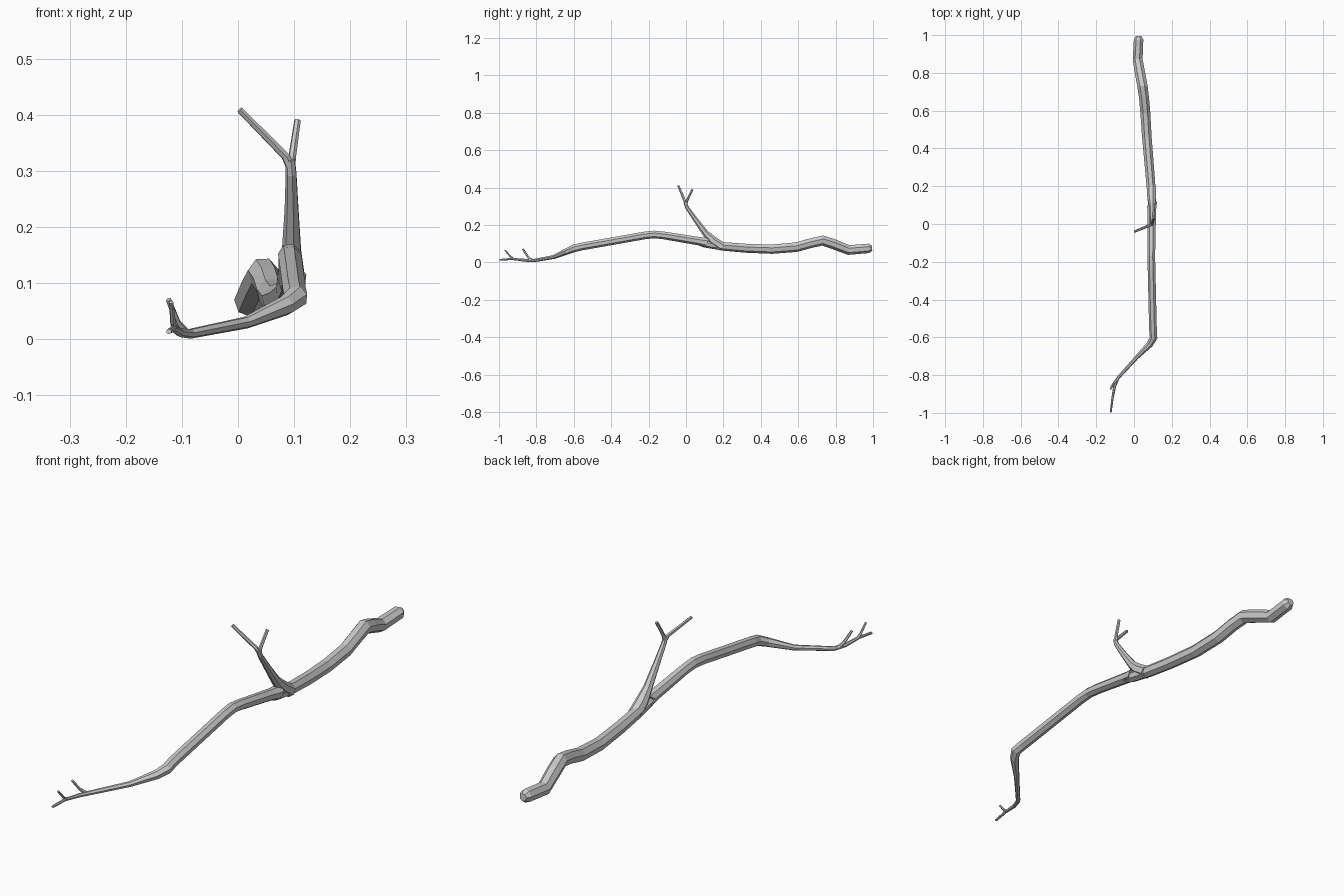
import bpy, bmesh, random
from mathutils import Vector

random.seed(4)


def limb(name, pts, sides=7, jag=0.0):
    """Faceted tapering tube through (x, y, z, radius) points; jag roughens the first ring."""
    from math import cos, sin, tau
    bm = bmesh.new()
    P = [Vector(p[:3]) for p in pts]
    dirs = [(b - a).normalized() for a, b in zip(P, P[1:])]
    tang = [dirs[0]] + [(a + b).normalized() for a, b in zip(dirs, dirs[1:])] + [dirs[-1]]
    u = tang[0].orthogonal().normalized()
    rings = []
    for i, (c, t) in enumerate(zip(P, tang)):
        u = (u - t * u.dot(t)).normalized()
        v = t.cross(u)
        ring = []
        for k in range(sides):
            a = tau * k / sides
            co = c + (u * cos(a) + v * sin(a)) * pts[i][3]
            if i == 0 and jag:
                co += t * random.uniform(-jag, jag)
            ring.append(bm.verts.new(co))
        rings.append(ring)
    for a, b in zip(rings, rings[1:]):
        for k in range(sides):
            n = (k + 1) % sides
            bm.faces.new((a[k], a[n], b[n], b[k]))
    # pointed fan caps
    for ring, c, flip in ((rings[0], P[0], True), (rings[-1], P[-1], False)):
        tip = bm.verts.new(c)
        for k in range(sides):
            f = (ring[k], ring[(k + 1) % sides], tip)
            bm.faces.new(f[::-1] if flip else f)
    bmesh.ops.recalc_face_normals(bm, faces=bm.faces)
    me = bpy.data.meshes.new(name)
    bm.to_mesh(me)
    bm.free()
    ob = bpy.data.objects.new(name, me)
    bpy.context.collection.objects.link(ob)
    return ob


# thick rear half of the branch, rounded at the butt end
limb("thick_branch", [
    (.025, .995, .077, .015), (.025, .978, .076, .026), (.020, .87, .067, .027),
    (.035, .785, .100, .028), (.045, .73, .118, .028), (.053, .67, .105, .027),
    (.060, .59, .083, .027), (.068, .46, .072, .026), (.080, .32, .077, .025),
    (.090, .20, .087, .024), (.096, .10, .102, .022), (.096, .06, .110, .016)])

# thin front half with a splintered break
limb("thin_branch", [
    (.096, .105, .108, .027), (.095, .07, .114, .023), (.093, -.12, .145, .021),
    (.092, -.17, .150, .021), (.093, -.22, .145, .021), (.101, -.56, .085, .021),
    (.104, -.60, .075, .021), (.085, -.635, .060, .018), (.015, -.705, .030, .011),
    (-.085, -.815, .010, .009), (-.103, -.86, .012, .008),
    (-.115, -.93, .019, .006), (-.123, -.997, .014, .005)], jag=.018)

# upright side branch with flared base, and its two-way fork
limb("side_branch", [
    (.094, .19, .085, .026), (.095, .145, .115, .025), (.096, .105, .155, .018),
    (.096, .05, .23, .013), (.095, .005, .295, .010), (.093, -.004, .320, .009)])
limb("fork_left", [
    (.094, .000, .305, .008), (.085, -.006, .326, .008), (.003, -.04, .409, .006)], 6)
limb("fork_right", [
    (.094, .000, .305, .008), (.097, .004, .328, .007), (.106, .035, .390, .006)], 6)

# small twigs at the thin end
limb("twig_inner", [
    (-.092, -.825, .010, .008), (-.108, -.845, .030, .006), (-.124, -.872, .071, .005)], 6)
limb("twig_outer", [
    (-.113, -.92, .018, .006), (-.116, -.937, .030, .005), (-.119, -.968, .066, .004)], 6)
